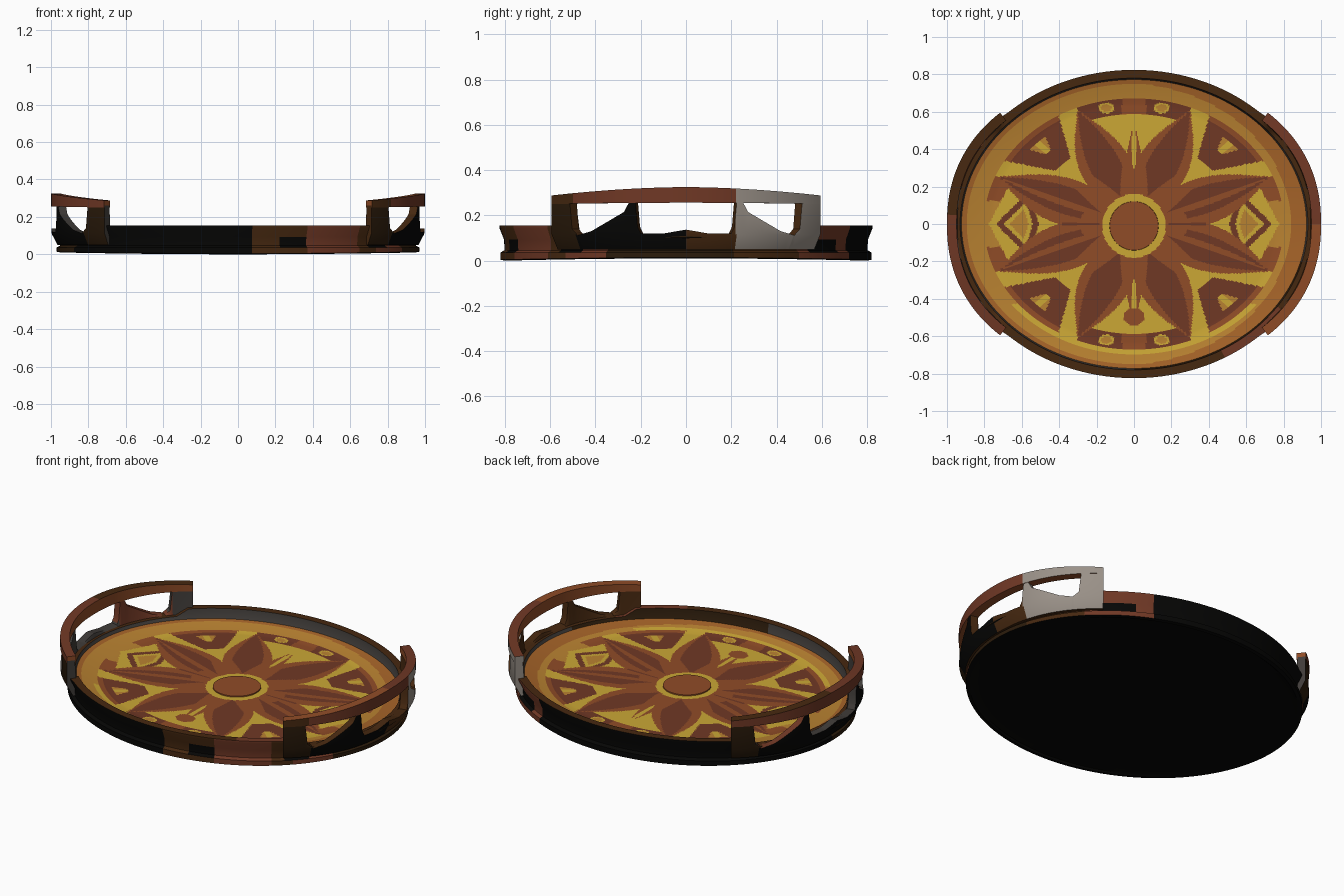
import bpy, bmesh, math
from math import sin, cos, pi, radians, hypot, atan2

if "Cube" in bpy.data.objects:
    bpy.data.objects.remove(bpy.data.objects["Cube"])


def lin(h):
    out = []
    for i in (0, 2, 4):
        c = int(h[i:i + 2], 16) / 255
        out.append(c / 12.92 if c <= 0.04045 else ((c + 0.055) / 1.055) ** 2.4)
    return out + [1.0]


PALETTE = [("yellow_gold", "cba735"), ("ochre", "b98231"), ("amber", "a56328"),
           ("rust", "904c27"), ("red_brown", "703825"), ("dark_brown", "462810"),
           ("deep_brown", "2b1b0b"), ("near_black", "060605"),
           ("charcoal", "403c39"), ("stone_grey", "9a9188")]
MATS = []
for name, col in PALETTE:
    m = bpy.data.materials.new(name)
    m.diffuse_color = lin(col)
    m.use_nodes = True
    m.node_tree.nodes["Principled BSDF"].inputs["Base Color"].default_value = m.diffuse_color
    MATS.append(m)
YELLOW, OCHRE, AMBER, RUST, RED, DARK, DEEP, BLACK, CHAR, GREY = range(10)


def finish(bm, name, rule, angle=35):
    bmesh.ops.recalc_face_normals(bm, faces=bm.faces)
    bm.normal_update()
    for f in bm.faces:
        f.material_index = rule(f.calc_center_median(), f.normal)
    me = bpy.data.meshes.new(name)
    bm.to_mesh(me)
    bm.free()
    for m in MATS:
        me.materials.append(m)
    ob = bpy.data.objects.new(name, me)
    bpy.context.collection.objects.link(ob)
    bpy.ops.object.select_all(action='DESELECT')
    ob.select_set(True)
    bpy.context.view_layer.objects.active = ob
    bpy.ops.object.shade_smooth_by_angle(angle=radians(angle))
    return ob


def skin(bm, sections, closed):
    """Join equal closed cross-sections into a tube."""
    rows = [[bm.verts.new(p) for p in s] for s in sections]
    n, k = len(rows), len(rows[0])
    for i in range(n if closed else n - 1):
        a, b = rows[i], rows[(i + 1) % n]
        for j in range(k):
            bm.faces.new((a[j], a[(j + 1) % k], b[(j + 1) % k], b[j]))
    if not closed:
        bm.faces.new(rows[0])
        bm.faces.new(rows[-1])


def interp(pts, x):
    for (x0, y0), (x1, y1) in zip(pts, pts[1:]):
        if x <= x1:
            return y0 + (y1 - y0) * (x - x0) / (x1 - x0)
    return pts[-1][1]


# rim: flared oval wall, dipping under the handles
def rim_section(t):
    y = 0.82 * sin(t)
    h = interp([(0, 0.115), (0.5, 0.115), (0.55, 0.155), (2, 0.155)], abs(y))
    end = interp([(0, 0.025), (0.5, 0.02), (0.6, 0.004), (2, 0.004)], abs(y))
    foot = 0.01 * cos(t) ** 2
    prof = [(-0.07, 0.012), (-0.03, 0.01), (-0.02, foot), (0, 0.004 + foot), (0, 0.036), (-0.018, 0.046),
            (-0.016, 0.6 * h), (end, h - 0.012), (end, h), (-0.04, h),
            (-0.048, 0.097), (-0.07, 0.07)]
    return [((0.97 + d) * cos(t), (0.82 + d) * sin(t), z) for d, z in prof]


RIM_BANDS = ((0, 15, DEEP), (15, 38, DARK), (38, 62, RED), (62, 180, BLACK), (180, 205, DEEP),
             (205, 275, BLACK), (275, 292, DARK), (292, 312, RED),
             (312, 320, DARK), (320, 335, RED), (335, 360, DEEP))


def rim_colour(c, n):
    a = math.degrees(atan2(c.y / 0.82, c.x / 0.97)) % 360
    if n.z < -0.6:
        return BLACK
    if n.z > 0.8 and c.z > 0.1:                 # top edge
        return RED if 300 < a < 325 else DARK
    if c.x * n.x + c.y * n.y < 0:               # inside wall
        return CHAR if c.y > -0.2 or c.x < 0 else DEEP
    slot = 0.04 < c.z < 0.1                     # dark slots in the outer wall
    if slot and (283 < a < 293 or 317 < a < 326 or 42 < a < 56):
        return BLACK
    return next(col for lo, hi, col in RIM_BANDS if lo <= a <= hi)


N = 240
bm = bmesh.new()
skin(bm, [rim_section(2 * pi * i / N) for i in range(N)], True)
finish(bm, "tray_rim", rim_colour)

# underside plate
bm = bmesh.new()
bm.faces.new([bm.verts.new((0.905 * cos(2 * pi * i / N), 0.755 * sin(2 * pi * i / N), 0.012)) for i in range(N)])
bmesh.ops.reverse_faces(bm, faces=bm.faces)
me = bpy.data.meshes.new("underside")
bm.to_mesh(me)
bm.free()
me.materials.append(MATS[BLACK])
bpy.context.collection.objects.link(bpy.data.objects.new("underside", me))

# floor: shallow dish painted with an eight-petal flower
FA, FB, FZ = 0.925, 0.775, 0.076


def flower(c, n):
    u, v = c.x / FA, c.y / FB
    r, a = hypot(u, v), atan2(v, u)
    if hypot(c.x, c.y + 0.01) < 0.17:
        return YELLOW
    if r > 0.87:
        if v < -0.55 and r < 0.9:
            return YELLOW
        return AMBER if r > 0.97 - 0.07 * max(0, u) else OCHRE
    k = round(a / (pi / 4))
    da = abs(a - k * pi / 4)                     # angle from the gap axis
    k %= 8
    pa = pi / 8 - da                             # angle from the petal axis
    s, t = r * cos(pa), r * sin(pa)
    wide = 0.168 if k in (0, 4) else 0.15
    hw = wide * sin(pi * s / 0.85) if s < 0.85 else 0
    if abs(t) < hw:
        if k in (0, 4):                          # side petals: slim streaks
            if da < 0.03 and 0.2 < r < 0.42:
                return RED
            return RED if 0.25 < t / hw < 0.55 and s > 0.3 else RUST
        return RED if abs(t) < hw * 0.62 * min(1, (s - 0.2) / 0.2) else RUST
    g, w = r * cos(da), r * sin(da)              # along and across the gap
    if k in (0, 4):                              # side diamonds
        if g > 0.84 - 0.45 * w:
            return OCHRE if w < 0.16 else RUST
        e = min((g - 0.55 - 0.25 * w), (0.8 - g - 0.85 * w) * 0.76)
        if e > 0.06:
            return OCHRE
        return RED if 0.0 < e < 0.035 else YELLOW
    if k in (2, 6):                              # upper and lower leaves
        if r > 0.755:
            spot = hypot(w - 0.16, (g - 0.8) * 1.2)
            if spot < 0.045:
                return OCHRE if spot < 0.03 else YELLOW
            return RUST if w < 0.07 else RED
        if k == 6 and hypot(w, (g - 0.64)) < 0.06:
            return RUST
        return RUST if w < 0.05 * sin(pi * min(1, g / 0.7)) and w > 0.012 else YELLOW
    if g > 0.58 and w < 0.62 * (g - 0.53) + 0.03:  # diagonal eyes
        d = max(0.7 - g, (g - 0.79), w * 0.9 - 0.45 * (g - 0.66))
        if d < 0:
            return OCHRE if w > 0.02 else YELLOW
        return RED if r < 0.83 else RUST
    return YELLOW


RINGS, SEG = 120, 480
bm = bmesh.new()
prev = None
mid = bm.verts.new((0, 0, FZ))
for i in range(1, RINGS + 1):
    q = i / RINGS
    z = FZ + 0.022 * max(0, (q - 0.82) / 0.18) ** 1.3
    ring = [bm.verts.new((FA * q * cos(2 * pi * j / SEG), FB * q * sin(2 * pi * j / SEG), z)) for j in range(SEG)]
    for j in range(SEG):
        m = (j + 1) % SEG
        bm.faces.new((prev[j], ring[j], ring[m], prev[m]) if prev else (mid, ring[j], ring[m]))
    prev = ring
finish(bm, "flower_floor", flower)

# centre button
bm = bmesh.new()
bmesh.ops.create_cone(bm, cap_ends=True, segments=64, radius1=0.132, radius2=0.13, depth=0.012)
bmesh.ops.translate(bm, verts=bm.verts, vec=(0, -0.01, FZ))
finish(bm, "centre_button", lambda c, n: RUST)

# handles: pierced lower wall plus arched rail
WALL = [(0, .137), (.1, .12), (.2, .12), (.215, .15), (.225, .262), (.25, .262), (.275, .215),
        (.36, .165), (.42, .13), (.48, .112), (.505, .14), (.515, .262), (.7, .262)]


def handle_point(side, y, d, z):
    x = (1 - abs(y / 0.8) ** 2.2) ** (1 / 2.2)      # bulging oval arc
    nx, ny = x ** 1.2, math.copysign(abs(y) ** 1.2 / 0.8 ** 2.2, y)   # its outward direction
    k = d / hypot(nx, ny)
    return (side * (x + k * nx), y + k * ny, z)


def wall_section(side, y):
    h = interp(WALL, abs(y))
    m = min(0.115, h - 0.002)
    return [handle_point(side, y, d, z) for d, z in
            ((-0.065, 0.05), (-0.035, 0.05), (-0.002, m), (-0.002, h), (-0.046, h), (-0.055, m))]


def rail_section(side, y):
    top = 0.325 - 0.037 * (abs(y) / 0.595) ** 1.8
    low = 0.256 - 0.006 * (y / 0.595) ** 2
    return [handle_point(side, y, d, z) for d, z in ((-0.052, low), (0, low), (0, top), (-0.052, top))]


def handle_colour(side, rail):
    def rule(c, n):
        outward = n.x * c.x + n.y * c.y > 0.2
        if rail and n.z > 0.6:
            if side > 0:
                return RED if c.y > 0 else RUST
            return DARK if c.y > 0.05 else RED
        if side > 0 and c.y > 0.22 and (outward or n.y > 0.5):
            return GREY
        if rail:
            if not outward:
                return RUST
            return DARK if side > 0 and c.y < -0.5 else RED
        if not outward:
            if side < 0:
                return RED if 0.2 < c.y < 0.48 else CHAR
            return DARK
        if abs(c.y) > 0.48:
            return DEEP
        return DARK if side > 0 and c.y > 0 else BLACK
    return rule


YS = [-0.595 + 1.19 * i / 238 for i in range(239)]
for side, label in ((-1, "left"), (1, "right")):
    for part, fn in (("wall", wall_section), ("rail", rail_section)):
        bm = bmesh.new()
        skin(bm, [fn(side, y) for y in YS], False)
        finish(bm, f"{label}_handle_{part}", handle_colour(side, part == "rail"))
